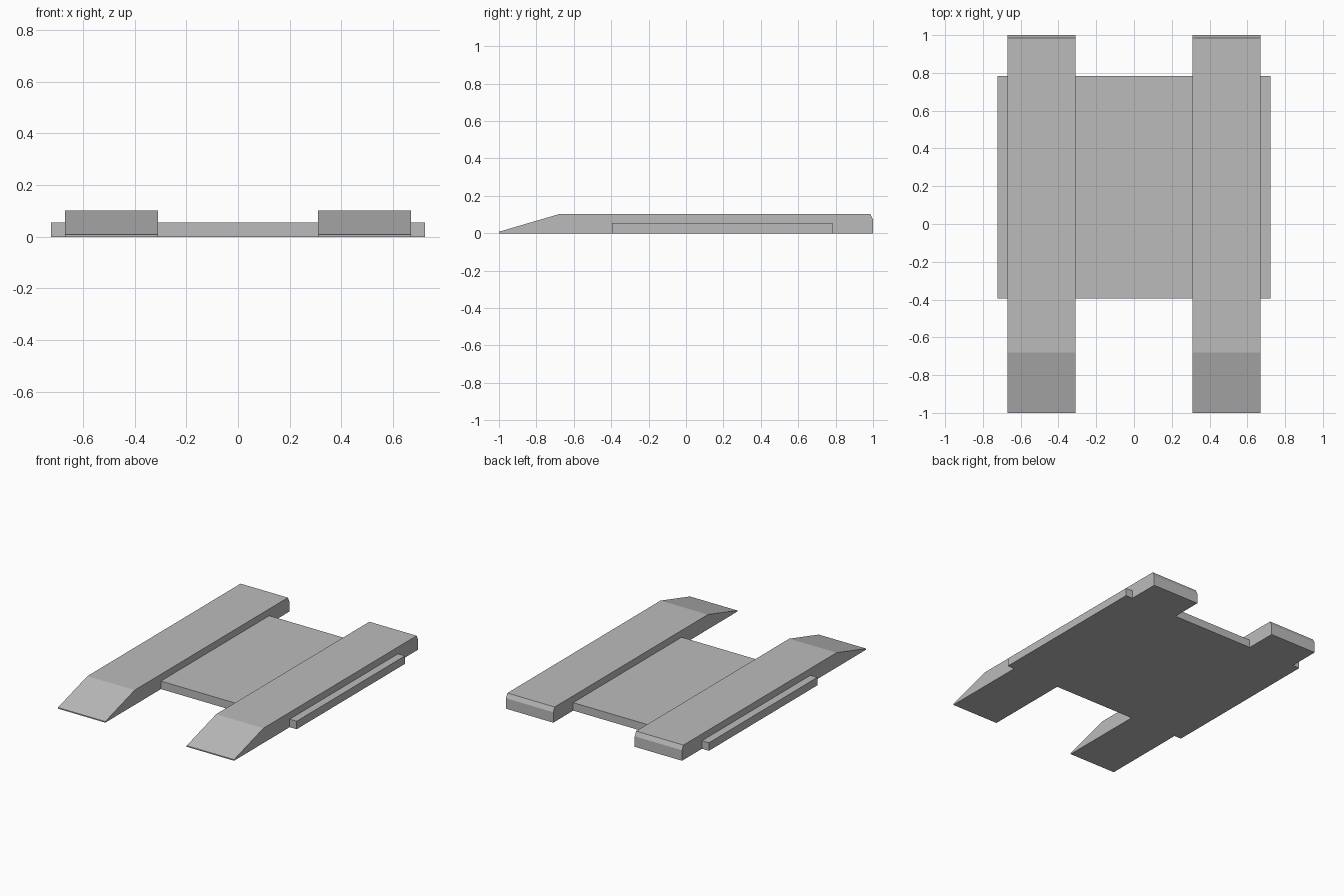
import bpy
import bmesh

cube = bpy.data.objects.get("Cube")
if cube:
    bpy.data.objects.remove(cube, do_unlink=True)

# Single grey finish
grey = bpy.data.materials.new("plain_grey")
grey.use_nodes = True
colour = (0.5, 0.5, 0.5, 1)
grey.diffuse_color = colour
grey.node_tree.nodes["Principled BSDF"].inputs["Base Color"].default_value = colour


def extrude_profile(name, profile, x0, x1):
    """Extrude a closed (y, z) outline from x0 to x1."""
    bm = bmesh.new()
    face = bm.faces.new([bm.verts.new((x0, y, z)) for y, z in profile])
    out = bmesh.ops.extrude_face_region(bm, geom=[face])
    moved = [v for v in out["geom"] if isinstance(v, bmesh.types.BMVert)]
    bmesh.ops.translate(bm, verts=moved, vec=(x1 - x0, 0, 0))
    bmesh.ops.recalc_face_normals(bm, faces=bm.faces)
    mesh = bpy.data.meshes.new(name)
    bm.to_mesh(mesh)
    bm.free()
    mesh.materials.append(grey)
    obj = bpy.data.objects.new(name, mesh)
    bpy.context.collection.objects.link(obj)
    return obj


# Long runners with a ramped front and a chamfered back edge
runner = [(-1, 0), (-1, 0.008), (-0.68, 0.102), (0.985, 0.102), (1, 0.072), (1, 0)]
for name, side in (("left_runner", 1), ("right_runner", -1)):
    extrude_profile(name, runner, side * 0.31, side * 0.67)

# Low flat deck passing through both runners
deck = [(-0.395, 0), (-0.395, 0.055), (0.783, 0.055), (0.783, 0)]
extrude_profile("deck", deck, -0.723, 0.723)
